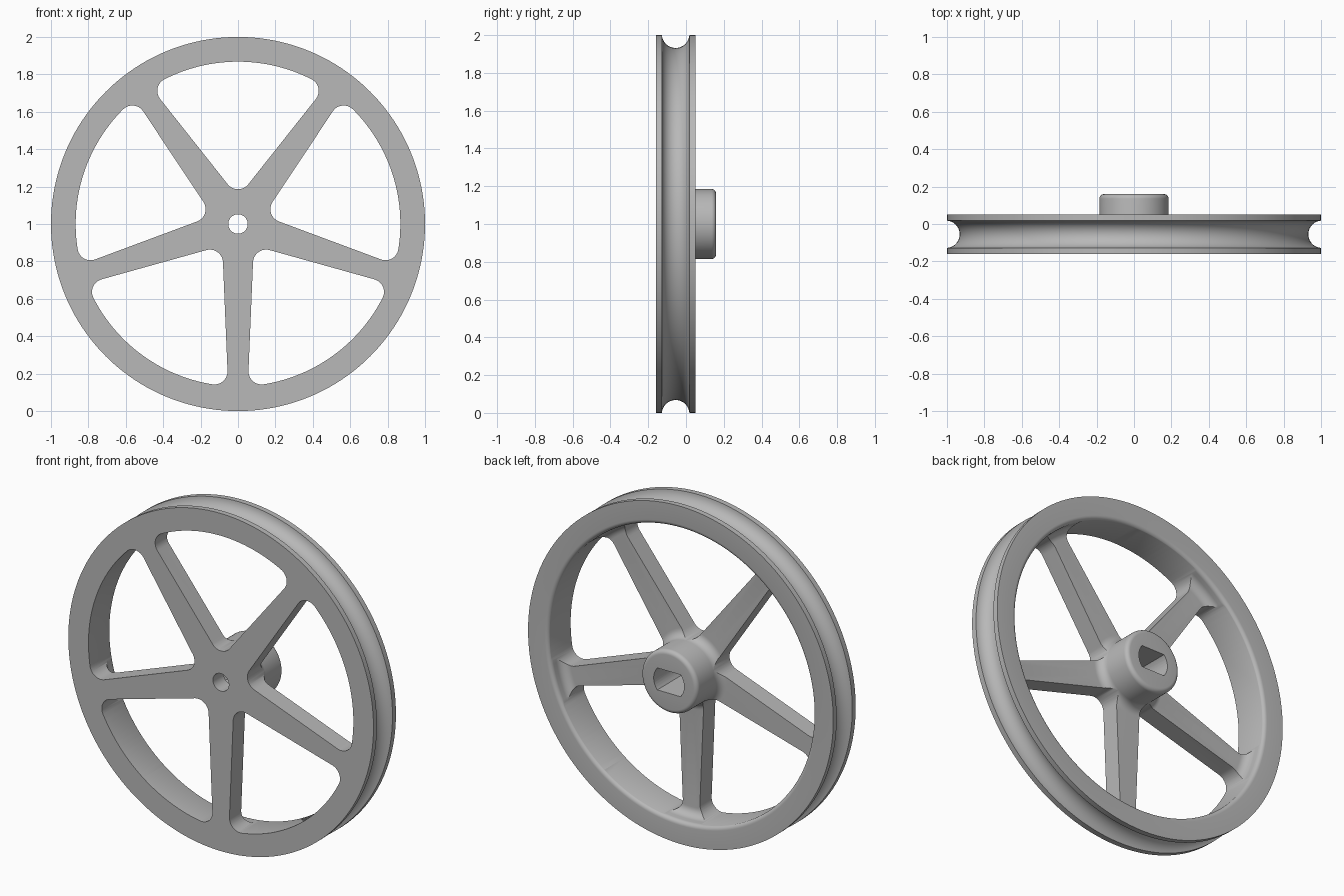
import bpy, bmesh, math
from math import sin, cos, pi, radians, atan, atan2, hypot, sqrt, tan

if "Cube" in bpy.data.objects:
    bpy.data.objects.remove(bpy.data.objects["Cube"])

SEG = 160
FRONT, WEB_BACK, RIM_BACK, HUB_BACK = -0.16, -0.05, 0.05, 0.16

metal = bpy.data.materials.new("grey metal")
metal.diffuse_color = (0.48, 0.48, 0.48, 1)
metal.use_nodes = True
metal.node_tree.nodes["Principled BSDF"].inputs["Base Color"].default_value = metal.diffuse_color


def arc(cx, cy, r, a0, a1, n):
    """Points on an arc, angles in degrees."""
    return [(cx + r * cos(radians(a0 + (a1 - a0) * i / n)),
             cy + r * sin(radians(a0 + (a1 - a0) * i / n))) for i in range(n + 1)]


def make_object(name, bm):
    bmesh.ops.recalc_face_normals(bm, faces=bm.faces)
    mesh = bpy.data.meshes.new(name)
    bm.to_mesh(mesh)
    bm.free()
    mesh.materials.append(metal)
    obj = bpy.data.objects.new(name, mesh)
    bpy.context.collection.objects.link(obj)
    return obj


def lathe(name, profile):
    """Revolve a closed (radius, y) profile around the wheel axle."""
    bm = bmesh.new()
    rings = [[bm.verts.new((r * sin(2 * pi * s / SEG), y, 1 + r * cos(2 * pi * s / SEG)))
              for r, y in profile] for s in range(SEG)]
    n = len(profile)
    for s in range(SEG):
        a, b = rings[s], rings[(s + 1) % SEG]
        for i in range(n):
            j = (i + 1) % n
            bm.faces.new((a[i], a[j], b[j], b[i]))
    return make_object(name, bm)


def prisms(name, outlines, y0, y1):
    """Extrude (x, z) outlines, measured from the axle, along y."""
    bm = bmesh.new()
    for pts in outlines:
        lo = [bm.verts.new((x, y0, 1 + z)) for x, z in pts]
        hi = [bm.verts.new((x, y1, 1 + z)) for x, z in pts]
        bm.faces.new(lo)
        bm.faces.new(hi[::-1])
        for i in range(len(pts)):
            j = (i + 1) % len(pts)
            bm.faces.new((lo[i], hi[i], hi[j], lo[j]))
    obj = make_object(name, bm)
    obj.hide_render = True
    return obj


def cut(obj, cutter):
    mod = obj.modifiers.new("cut", 'BOOLEAN')
    mod.operation, mod.solver, mod.object = 'DIFFERENCE', 'EXACT', cutter
    bpy.context.view_layer.objects.active = obj
    bpy.ops.object.modifier_apply(modifier=mod.name)
    bpy.data.objects.remove(cutter)


# Wheel body: bore, hub, recessed web, rim with a rope groove
HUB_R, RIM_R, FIL = 0.185, 0.866, 0.05
profile = [(0.052, FRONT), (0.052, HUB_BACK)]
profile += arc(HUB_R - 0.025, HUB_BACK - 0.025, 0.025, 90, 0, 6)            # hub edge
profile += arc(HUB_R + FIL, WEB_BACK + FIL, FIL, 180, 270, 8)               # hub to web
profile += arc(RIM_R - FIL, WEB_BACK + FIL, FIL, -90, 0, 8)                 # web to rim
profile += arc(RIM_R + 0.025, RIM_BACK - 0.025, 0.025, 180, 90, 6)          # rim edge
profile += [(1.0, RIM_BACK)]
profile += arc(1.005, -0.055, 0.073, 94, 266, 20)                           # groove
profile += [(1.0, FRONT)]
wheel = lathe("pulley_wheel", profile)

# Windows between the five tapered spokes
W0, K, R, ARC_R = 0.089, 0.042, 0.07, 0.868
off = W0 + R * sqrt(1 + K * K)
ax = off / (tan(radians(36)) + K)
apex_r = ax / cos(radians(36))
u = 0.78
for _ in range(20):
    u = sqrt((ARC_R - R) ** 2 - (off - K * u) ** 2)
v = off - K * u
corner_a = 54 + math.degrees(atan2(v, u))
cx, cz = hypot(u, v) * cos(radians(corner_a)), hypot(u, v) * sin(radians(corner_a))
edge_a = -36 - math.degrees(atan(K))
half = arc(0, apex_r, R, -90, edge_a, 8)
half += arc(cx, cz, R, edge_a, corner_a, 12)
half += arc(0, 0, ARC_R, corner_a, 90, 14)[1:]
window = half + [(-x, z) for x, z in half[-2:0:-1]]


def turned(pts, a):
    return [(x * cos(a) - z * sin(a), x * sin(a) + z * cos(a)) for x, z in pts]


cut(wheel, prisms("window_cutter", [turned(window, 2 * pi * i / 5) for i in range(5)], -0.4, 0.4))

# Shaft socket with two flats, open at the back of the hub
SOCKET_R, FLAT = 0.1, 0.065
fa = math.degrees(math.asin(FLAT / SOCKET_R))
socket = arc(0, 0, SOCKET_R, -fa, fa, 10) + arc(0, 0, SOCKET_R, 180 - fa, 180 + fa, 10)
cut(wheel, prisms("socket_cutter", [socket], -0.06, 0.4))

# Smooth curved surfaces, keep edges crisp
bpy.ops.object.select_all(action='DESELECT')
wheel.select_set(True)
bpy.context.view_layer.objects.active = wheel
bpy.ops.object.shade_smooth_by_angle(angle=radians(30))
